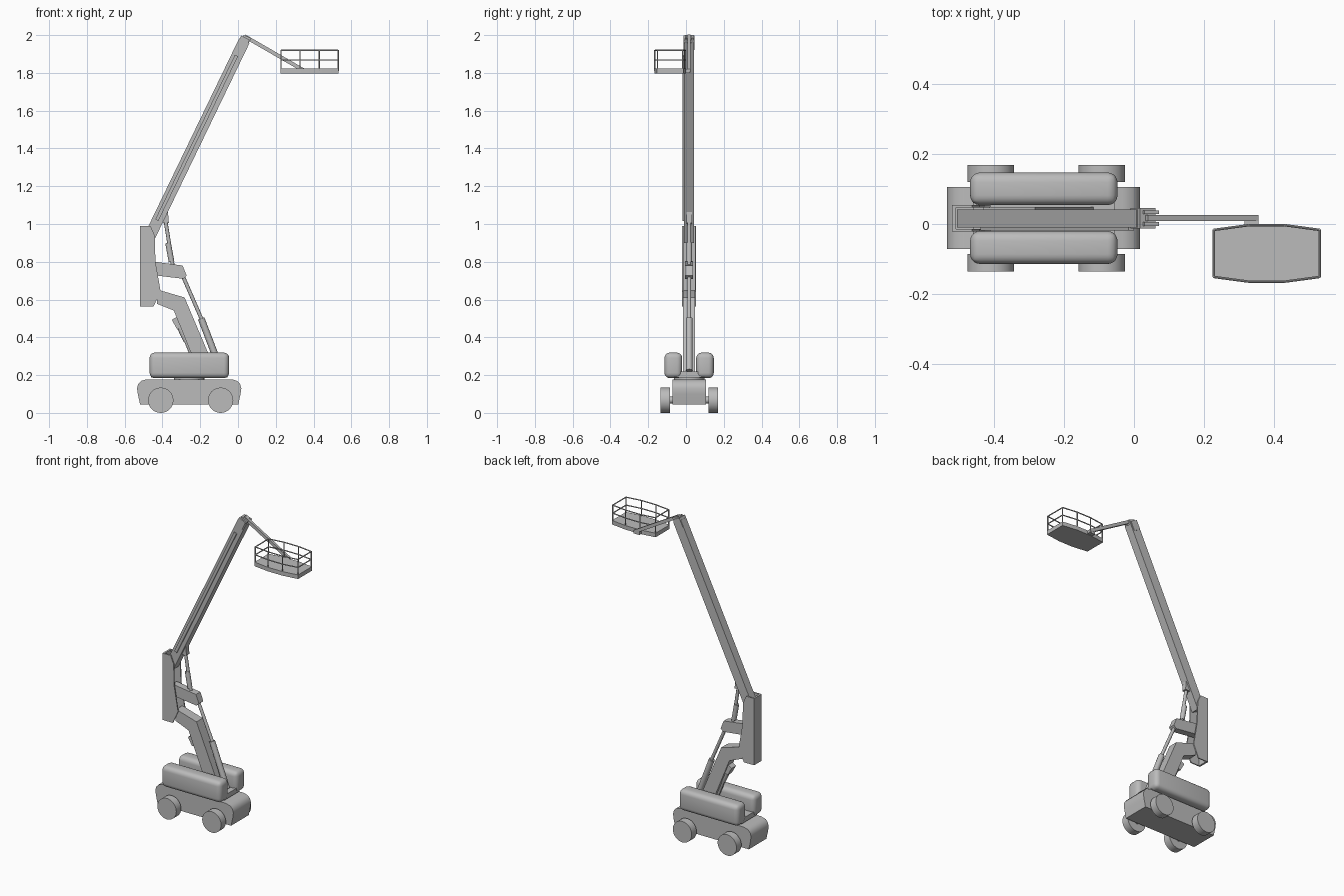
import bpy, bmesh, math
from mathutils import Vector

cube = bpy.data.objects.get("Cube")
if cube:
    bpy.data.objects.remove(cube, do_unlink=True)

grey = bpy.data.materials.new("plain grey")
grey.use_nodes = True
grey.diffuse_color = (0.5, 0.5, 0.5, 1)
grey.node_tree.nodes["Principled BSDF"].inputs["Base Color"].default_value = (0.5, 0.5, 0.5, 1)
parts = []
MID = 0.017  # centre plane of the machine in y


def finish(name, bm):
    bmesh.ops.recalc_face_normals(bm, faces=bm.faces)
    mesh = bpy.data.meshes.new(name)
    bm.to_mesh(mesh)
    bm.free()
    mesh.materials.append(grey)
    ob = bpy.data.objects.new(name, mesh)
    bpy.context.collection.objects.link(ob)
    parts.append(ob)
    return ob


def extrude(name, points, offset, bevel=0):
    """Closed flat outline pushed along a vector, edges optionally rounded."""
    bm = bmesh.new()
    low = [bm.verts.new(p) for p in points]
    high = [bm.verts.new(Vector(p) + Vector(offset)) for p in points]
    bm.faces.new(low)
    bm.faces.new(high)
    for i in range(len(points)):
        j = (i + 1) % len(points)
        bm.faces.new((low[i], low[j], high[j], high[i]))
    if bevel:
        bmesh.ops.bevel(bm, geom=bm.edges[:], offset=bevel, segments=5,
                        profile=0.5, affect='EDGES')
    return finish(name, bm)


def prism(name, outline, y0, y1, bevel=0):
    return extrude(name, [(x, y0, z) for x, z in outline], (0, y1 - y0, 0), bevel)


def box(name, x0, x1, y0, y1, z0, z1, bevel=0):
    return prism(name, [(x0, z0), (x1, z0), (x1, z1), (x0, z1)], y0, y1, bevel)


def beam(name, a, b, width, y0, y1):
    """Rectangular bar between two points of the side plane."""
    a, b = Vector(a), Vector(b)
    d = (b - a).normalized() * width / 2
    n = Vector((-d.y, d.x))
    return prism(name, [a + n, b + n, b - n, a - n], y0, y1)


def rod(name, a, b, radius, sides=12):
    a, b = Vector(a), Vector(b)
    bm = bmesh.new()
    bmesh.ops.create_cone(bm, cap_ends=True, segments=sides, radius1=radius,
                          radius2=radius, depth=(b - a).length)
    turn = (b - a).to_track_quat('Z', 'Y').to_matrix()
    for v in bm.verts:
        v.co = turn @ v.co + (a + b) / 2
    return finish(name, bm)


def side_rod(name, a, b, radius):
    return rod(name, (a[0], MID, a[1]), (b[0], MID, b[1]), radius)


# Chassis: rounded outline symmetrical about its own centre
cx = -0.2585
half = [(0.26, 0.045), (0.272, 0.10), (0.276, 0.13), (0.27, 0.152),
        (0.255, 0.169), (0.225, 0.178)]
outline = [(cx + x, z) for x, z in half] + [(cx - x, z) for x, z in reversed(half)]
prism("chassis", outline, -0.072, 0.106)

# Wheels and axles
for end, x in (("rear", -0.409), ("front", -0.092)):
    rod(end + "_axle", (x, -0.10, 0.068), (x, 0.134, 0.068), 0.018)
    for side, s in (("right", -1), ("left", 1)):
        rod(f"{end}_{side}_wheel", (x, MID + s * 0.103, 0.067),
            (x, MID + s * 0.152, 0.067), 0.067, 32)

# Turret: two rounded side pods joined by a floor
rod("turntable", (cx, MID, 0.17), (cx, MID, 0.20), 0.08, 32)
box("turret_floor", -0.46, -0.055, -0.06, 0.095, 0.187, 0.218)
box("front_pod", -0.468, -0.047, -0.114, -0.02, 0.184, 0.319, 0.028)
box("back_pod", -0.468, -0.047, 0.054, 0.147, 0.184, 0.319, 0.028)

# Lower riser arm with its bent top
prism("riser_arm", [(-0.43, 0.651), (-0.41, 0.648), (-0.283, 0.611), (-0.115, 0.215),
                    (-0.205, 0.215), (-0.256, 0.335), (-0.34, 0.542), (-0.43, 0.578)],
      -0.015, 0.048)

# Upright: channel made of two cheeks and a back plate
cheek = [(-0.52, 0.563), (-0.447, 0.563), (-0.41, 0.645), (-0.437, 0.80),
         (-0.441, 0.94), (-0.463, 0.99), (-0.52, 0.99)]
prism("upright_front_cheek", cheek, -0.021, -0.014)
prism("upright_back_cheek", cheek, 0.047, 0.054)
box("upright_back_plate", -0.52, -0.508, -0.014, 0.047, 0.563, 0.99)

# Upper link
prism("upper_link", [(-0.46, 0.803), (-0.44, 0.80), (-0.293, 0.78), (-0.272, 0.727),
                     (-0.29, 0.71), (-0.43, 0.727), (-0.46, 0.73)], -0.006, 0.038)

# Main boom with a side rail
beam("main_boom", (-0.478, 0.912), (0.034, 1.971), 0.06, -0.010, 0.042)
beam("boom_rail", (-0.43, 1.02), (-0.008, 1.892), 0.018, -0.018, -0.010)

# Boom head: a block and two prongs holding the jib
beam("boom_head", (0.012, 1.932), (0.039, 1.986), 0.05, -0.013, 0.045)
for name, y in (("front_prong", -0.005), ("back_prong", 0.029)):
    prism(name, [(0.005, 1.955), (0.03, 2.0), (0.072, 1.984), (0.048, 1.942)], y, y + 0.01)
beam("jib", (0.035, 1.994), (0.35, 1.812), 0.02, 0.008, 0.025)
box("basket_mount", 0.315, 0.355, -0.01, 0.022, 1.80, 1.82)

# Hydraulic cylinders
side_rod("boom_cylinder_body", (-0.352, 0.80), (-0.37, 0.90), 0.015)
side_rod("boom_cylinder_rod", (-0.342, 0.76), (-0.386, 1.03), 0.010)
beam("boom_cylinder_bracket", (-0.387, 1.065), (-0.382, 1.005), 0.032, 0.002, 0.032)
side_rod("link_cylinder_rod", (-0.29, 0.72), (-0.19, 0.49), 0.010)
side_rod("link_cylinder_body", (-0.195, 0.50), (-0.09, 0.225), 0.018)
beam("riser_cylinder_block", (-0.334, 0.502), (-0.305, 0.45), 0.038, -0.005, 0.039)
side_rod("riser_cylinder_body", (-0.315, 0.47), (-0.275, 0.385), 0.016)
side_rod("riser_cylinder_rod", (-0.28, 0.395), (-0.215, 0.235), 0.011)

# Basket: floor tray, two rails around and a post at each corner
bx, by = 0.379, -0.084
quarter = [(0.154, 0.070), (0.052, 0.084)]
plan = [(bx + x, by + y) for x, y in quarter]
plan += [(bx - x, by + y) for x, y in reversed(quarter)]
plan += [(bx - x, by - y) for x, y in quarter]
plan += [(bx + x, by - y) for x, y in reversed(quarter)]
extrude("basket_floor", [(x, y, 1.796) for x, y in plan], (0, 0, 0.026))
inner = [(bx + (x - bx) * 0.98, by + (y - by) * 0.96) for x, y in plan]
for i, (x, y) in enumerate(inner):
    nx, ny = inner[(i + 1) % len(inner)]
    rod(f"basket_post_{i + 1}", (x, y, 1.81), (x, y, 1.921), 0.0035, 8)
    for level, z in (("middle", 1.868), ("top", 1.919)):
        rod(f"basket_{level}_rail_{i + 1}", (x, y, z), (nx, ny, z), 0.0035, 8)

# Smooth shading that keeps the hard edges
bpy.ops.object.select_all(action='DESELECT')
for ob in parts:
    ob.select_set(True)
bpy.context.view_layer.objects.active = parts[0]
bpy.ops.object.shade_smooth_by_angle(angle=math.radians(35))
